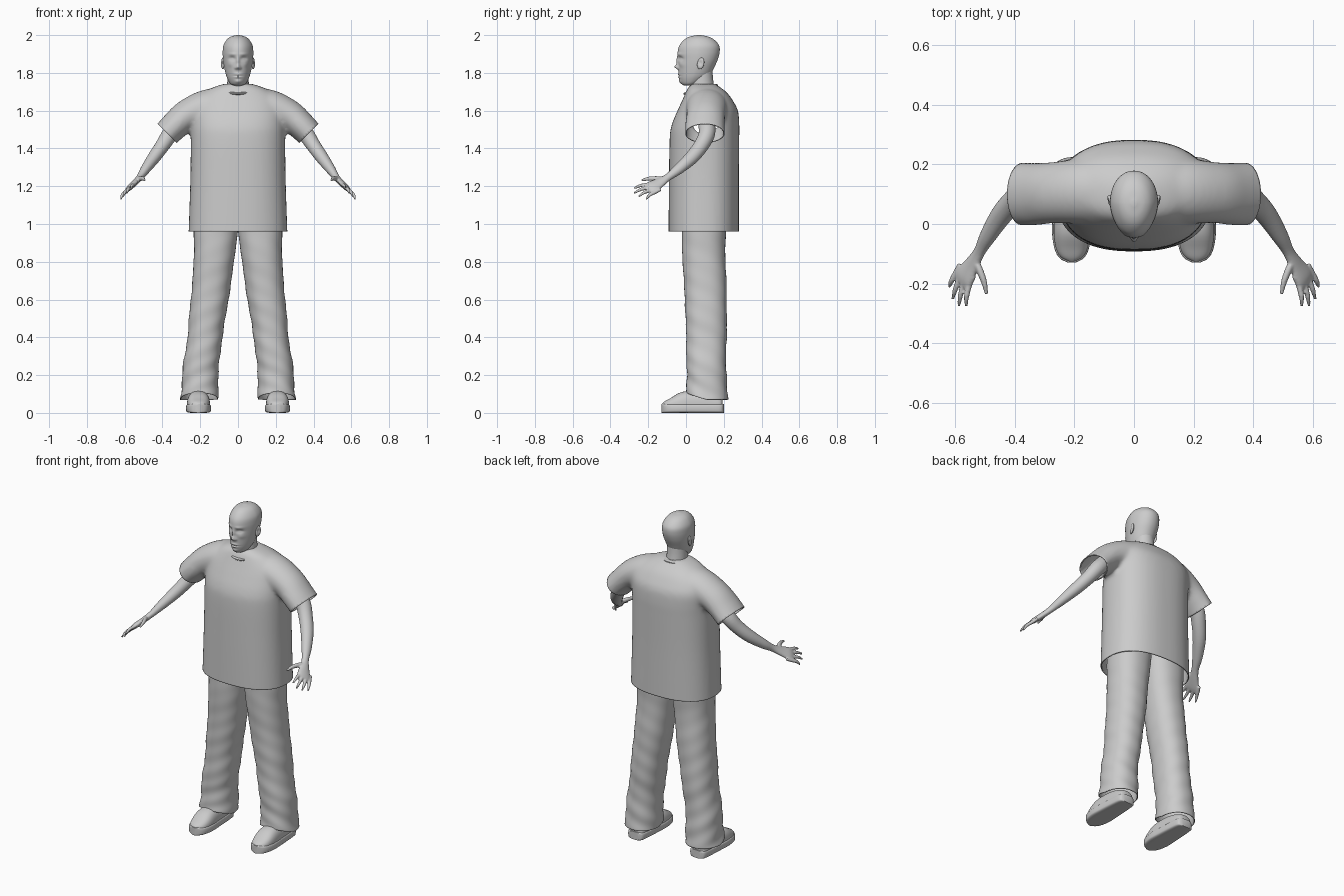
import bpy, bmesh, math
from mathutils import Vector, Matrix

cube = bpy.data.objects.get("Cube")
if cube:
    bpy.data.objects.remove(cube)

grey = bpy.data.materials.new("light_grey")
grey.use_nodes = True
grey.diffuse_color = (0.6, 0.6, 0.6, 1)
grey.node_tree.nodes["Principled BSDF"].inputs["Base Color"].default_value = (0.6, 0.6, 0.6, 1)


def level(z, x0, x1, y0, y1):
    """Horizontal section from its extents."""
    return ((x0 + x1) / 2, (y0 + y1) / 2, z, (x1 - x0) / 2, (y1 - y0) / 2)


def spline(secs, steps):
    """Smoothly interpolate sections (x, y, z, radius, radius)."""
    s = [Vector(v) for v in secs]
    s = [2 * s[0] - s[1]] + s + [2 * s[-1] - s[-2]]
    out = []
    for i in range(1, len(s) - 2):
        a, b, c, d = s[i - 1:i + 3]
        for k in range(steps):
            t = k / steps
            out.append(0.5 * (2 * b + (c - a) * t + (2 * a - 5 * b + 4 * c - d) * t ** 2
                              + (3 * b - a - 3 * c + d) * t ** 3))
    return out + [s[-2]]


def loft(bm, secs, ref, axis=None, n=32, power=2.0, steps=5, caps=(True, True), shape=None):
    """Skin superellipse rings along a path."""
    path = spline(secs, steps)
    rings = []
    for i, s in enumerate(path):
        p = Vector(s[:3])
        t = Vector(axis) if axis else Vector(path[min(i + 1, len(path) - 1)][:3]) - Vector(path[max(i - 1, 0)][:3])
        t.normalize()
        u = Vector(ref)
        u = (u - t * u.dot(t)).normalized()
        v = t.cross(u)
        ring = []
        for k in range(n):
            a = math.tau * k / n
            c, d = math.cos(a), math.sin(a)
            q = (p + u * s[3] * math.copysign(abs(c) ** (2 / power), c)
                 + v * s[4] * math.copysign(abs(d) ** (2 / power), d))
            ring.append(bm.verts.new(shape(q, a) if shape else q))
        rings.append(ring)
    for r0, r1 in zip(rings, rings[1:]):
        for k in range(n):
            bm.faces.new((r0[k], r0[k - 1], r1[k - 1], r1[k]))
    if caps[0]:
        bm.faces.new(rings[0])
    if caps[1]:
        bm.faces.new(rings[-1])


def finish(name, bm, voxel=0, smooth=0, mirror=False, thick=0, angle=45):
    bmesh.ops.recalc_face_normals(bm, faces=bm.faces)
    me = bpy.data.meshes.new(name)
    bm.to_mesh(me)
    bm.free()
    me.materials.append(grey)
    ob = bpy.data.objects.new(name, me)
    bpy.context.collection.objects.link(ob)
    bpy.ops.object.select_all(action='DESELECT')
    ob.select_set(True)
    bpy.context.view_layer.objects.active = ob
    bpy.ops.object.shade_smooth_by_angle(angle=math.radians(angle))
    if voxel:
        m = ob.modifiers.new("blend", 'REMESH')
        m.mode, m.voxel_size, m.use_smooth_shade = 'VOXEL', voxel, True
    if smooth:
        m = ob.modifiers.new("soften", 'SMOOTH')
        m.iterations = smooth
    if thick:
        m = ob.modifiers.new("cloth", 'SOLIDIFY')
        m.thickness = thick
    if mirror:
        m = ob.modifiers.new("mirror", 'MIRROR')
        m.use_clip = m.use_mirror_merge = False
    return ob


X, UP = (1, 0, 0), (0, 0, 1)

# Shirt: torso and sleeves blended, then cut open at hem and cuffs
bm = bmesh.new()
torso = [(0.90, .264, -.092, .28), (1.0, .26, -.092, .28), (1.25, .252, -.09, .28),
         (1.46, .25, -.086, .282), (1.53, .25, -.074, .282), (1.6, .247, -.045, .275),
         (1.65, .23, -.022, .25), (1.69, .19, -.004, .222), (1.72, .14, .01, .187), (1.742, .075, .03, .15)]
loft(bm, [level(z, -w, w, f, b) for z, w, f, b in torso], X, UP, n=64, power=2.4)
for s in (1, -1):
    loft(bm, [(s * .06, .11, 1.625, .11, .10), (s * .17, .11, 1.615, .11, .095),
              (s * .27, .105, 1.575, .103, .083), (s * .335, .1, 1.52, .105, .076),
              (s * .375, .1, 1.48, .106, .073), (s * .43, .1, 1.425, .106, .073)], (0, 1, 0))
shirt = finish("shirt", bm, voxel=0.012, smooth=8)
dg = bpy.context.evaluated_depsgraph_get()
soft = bpy.data.meshes.new_from_object(shirt.evaluated_get(dg))
shirt.modifiers.clear()
bm = bmesh.new()
bm.from_mesh(soft)


def cut(keep, point, normal):
    faces = [f for f in bm.faces if keep(f.calc_center_median())]
    geom = faces + list({e for f in faces for e in f.edges}) + list({v for f in faces for v in f.verts})
    bmesh.ops.bisect_plane(bm, geom=geom, plane_co=point, plane_no=normal, clear_outer=True)


cut(lambda c: c.z < 1.1, (0, 0, .96), (0, 0, -1))
for s in (1, -1):
    cut(lambda c: c.x * s > .29 and c.z > 1.3, (s * .375, .1, 1.48), (s * .7, 0, -.7))
bm.to_mesh(soft)
bm.free()
shirt.data = soft
soft.shade_smooth()
cloth = shirt.modifiers.new("cloth", 'SOLIDIFY')
cloth.thickness = 0.006

# Collar band
bm = bmesh.new()
loop = [(math.cos(a) * .08, .078 + math.sin(a) * .08, 1.712 + math.sin(a) * .022, .007, .012)
        for a in [math.tau * i / 24 for i in range(25)]]
loft(bm, loop, UP, n=10, steps=2, caps=(False, False))
finish("collar", bm)

# Trousers: one wrinkled leg, mirrored


def wrinkle(q, a):
    fold = .004 * math.sin(q.z * 42 + 2 * a) * math.sin(q.z * 17 + a)
    q += Vector((math.cos(a), math.sin(a), 0)) * fold * min(1, max(0, 1.1 - q.z))
    if q.z < .3:
        q.z += .035 * max(0, -math.sin(a)) * (.3 - q.z) / .23
    return q


leg = [(.07, .105, .307, .0, .225), (.13, .106, .3, .003, .218), (.25, .1, .29, .003, .212),
       (.4, .083, .268, 0, .215), (.55, .058, .255, -.004, .216), (.7, .035, .241, -.012, .213),
       (.85, .015, .233, -.02, .208), (.96, .001, .235, -.022, .212), (1.1, -.01, .235, -.02, .22)]
bm = bmesh.new()
loft(bm, [level(*s) for s in leg], X, UP, n=40, power=2.25, steps=9, caps=(False, True), shape=wrinkle)
finish("trouser_leg", bm, mirror=True, thick=.005)

# Shoes: flat sole and rounded upper
foot = [(.2, .03), (.185, .05), (.12, .058), (.04, .063), (-.03, .066), (-.085, .057), (-.115, .04), (-.13, .012)]
bm = bmesh.new()
loft(bm, [(.209, y, .024, w, .024) for y, w in foot], X, (0, -1, 0), power=5, steps=4)
finish("shoe_sole", bm, mirror=True)
top = [.07, .085, .11, .118, .108, .078, .062, .05]
bm = bmesh.new()
loft(bm, [(.209, y * .97, .03 + h * .1, w * .92, h * .9 - .03) for (y, w), h in zip(foot, top)],
     X, (0, -1, 0), power=2.5, steps=4, shape=lambda q, a: Vector((q.x, q.y, max(q.z, .02))))
finish("shoe_upper", bm, mirror=True)

# Arm, hand and fingers blended together
bm = bmesh.new()
across = Vector((.5, .7, -.5))
loft(bm, [(.31, .11, 1.53, .045, .045), (.36, .11, 1.475, .043, .043), (.40, .08, 1.415, .04, .038),
          (.445, .03, 1.352, .037, .034), (.49, -.04, 1.29, .029, .026), (.518, -.092, 1.25, .021, .018),
          (.543, -.135, 1.222, .03, .016), (.568, -.175, 1.198, .041, .015),
          (.58, -.197, 1.185, .04, .010)], across)
tips = [(.563, -.275, 1.188), (.588, -.277, 1.163), (.608, -.252, 1.145), (.62, -.212, 1.13)]
for i, tip in enumerate(tips):
    base = Vector((.553, -.205, 1.209)).lerp(Vector((.598, -.165, 1.168)), i / 3)
    mid = base.lerp(Vector(tip), .5) + Vector((.004, -.004, .004))
    back = base + Vector((-.015, .03, .015))
    loft(bm, [(*back, .009, .009), (*base, .0105, .010), (*mid, .009, .009), (*tip, .005, .005)],
         across, n=12)
loft(bm, [(.535, -.12, 1.235, .012, .012), (.518, -.155, 1.24, .014, .012),
          (.503, -.195, 1.24, .011, .010), (.495, -.235, 1.232, .006, .006)], across, n=12)
finish("arm", bm, voxel=.0045, smooth=3, mirror=True)

# Head: facial features as soft bumps (x, z, width, height, depth)
features = [(0, 1.832, .011, .012, .019), (0, 1.862, .008, .024, .010), (.012, 1.826, .007, .007, .007),
            (.031, 1.876, .016, .010, -.012), (.03, 1.899, .02, .007, .004), (.031, 1.874, .009, .005, .005),
            (0, 1.792, .020, .005, .006), (0, 1.777, .017, .005, .006), (0, 1.785, .022, .0025, -.004),
            (0, 1.754, .018, .010, .006), (.042, 1.845, .014, .014, .004)]


def face(q, a):
    front = max(0, -math.sin(a))
    q.x *= 1 - .14 * front
    x, z = abs(q.x), q.z
    for fx, fz, w, h, d in features:
        q.y -= d * min(1, front * 2) * math.exp(-((x - fx) / w) ** 2 - ((z - fz) / h) ** 2)
    return q


skull = [(1.733, .022, -.012, .04), (1.743, .040, -.024, .07), (1.765, .054, -.034, .105),
         (1.79, .064, -.038, .13), (1.83, .073, -.04, .15), (1.87, .079, -.042, .168),
         (1.91, .081, -.044, .178), (1.945, .077, -.035, .175), (1.975, .06, -.01, .15),
         (1.992, .038, .02, .118), (2.0, .008, .06, .078)]
bm = bmesh.new()
loft(bm, [level(z, -w, w, f, b) for z, w, f, b in skull], X, UP, n=96, power=2.1, steps=9, shape=face)
finish("head", bm, angle=80)

# Neck
bm = bmesh.new()
neck = [(1.66, .075, .005, .16), (1.72, .06, .018, .15), (1.77, .056, .025, .143), (1.82, .054, .03, .14)]
loft(bm, [level(z, -w, w, f, b) for z, w, f, b in neck], X, UP)
finish("neck", bm)

# Ears: flattened discs with a hollow
bm = bmesh.new()
place = (Matrix.Translation((.08, .078, 1.85)) @ Matrix.Rotation(-.2, 4, 'X')
         @ Matrix.Rotation(-.3, 4, 'Z') @ Matrix.Diagonal((.009, .019, .031, 1)))
bmesh.ops.create_uvsphere(bm, u_segments=24, v_segments=16, radius=1, matrix=place)
for v in bm.verts:
    r = Vector((v.co.y - .076, (v.co.z - .853) * .7 - .7 * 1.0)).length
    if v.co.x > .08:
        v.co.x -= .007 * math.exp(-(r / .009) ** 2)
finish("ear", bm, mirror=True)
